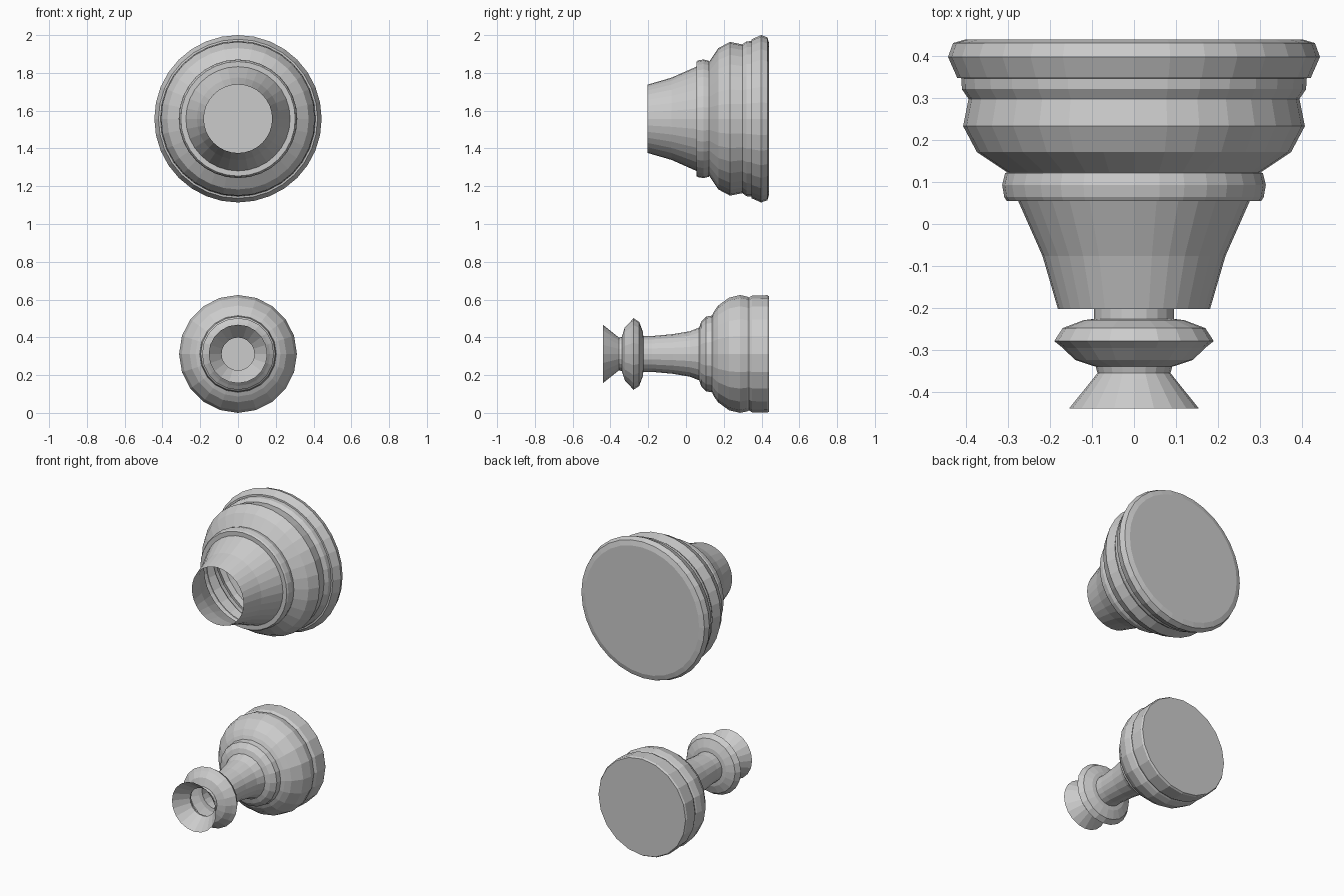
import bpy, bmesh, math

cube = bpy.data.objects.get("Cube")
if cube:
    bpy.data.objects.remove(cube, do_unlink=True)

grey = bpy.data.materials.new("plain grey")
grey.use_nodes = True
grey.diffuse_color = (0.6, 0.6, 0.6, 1)
grey.node_tree.nodes["Principled BSDF"].inputs["Base Color"].default_value = (0.6, 0.6, 0.6, 1)


def turned_shell(name, profile, height, sides):
    """Turn (y, radius) points about a y axis; open in front, capped behind."""
    bm = bmesh.new()
    rings = []
    for y, r in profile:
        angles = [2 * math.pi * i / sides for i in range(sides)]
        rings.append([bm.verts.new((r * math.cos(a), y, height + r * math.sin(a)))
                      for a in angles])
    for a, b in zip(rings, rings[1:]):
        for i in range(sides):
            j = (i + 1) % sides
            bm.faces.new((a[i], a[j], b[j], b[i]))
    bm.faces.new(rings[-1])
    bmesh.ops.recalc_face_normals(bm, faces=bm.faces)
    # Outward means the back cap looks toward +y
    bm.faces.ensure_lookup_table()
    if bm.faces[-1].normal.y < 0:
        bmesh.ops.reverse_faces(bm, faces=bm.faces)
    mesh = bpy.data.meshes.new(name)
    bm.to_mesh(mesh)
    bm.free()
    mesh.materials.append(grey)
    obj = bpy.data.objects.new(name, mesh)
    bpy.context.collection.objects.link(obj)
    return obj


# Wide pedestal: flared cone, collar, rounded body, groove, rim
turned_shell("wide_pedestal", [
    (-0.203, 0.181), (-0.076, 0.218), (0.055, 0.276),
    (0.055, 0.303), (0.064, 0.309), (0.093, 0.314), (0.121, 0.307),
    (0.123, 0.302), (0.171, 0.374), (0.233, 0.407), (0.298, 0.394),
    (0.321, 0.41), (0.347, 0.411), (0.348, 0.421),
    (0.398, 0.443), (0.431, 0.431), (0.44, 0.40),
], 1.557, 32)

# Slim pedestal: flared mouth, disc, neck, collar, rounded body, foot
turned_shell("slim_pedestal", [
    (-0.44, 0.155), (-0.369, 0.098), (-0.355, 0.087), (-0.34, 0.091),
    (-0.324, 0.14), (-0.295, 0.17), (-0.279, 0.19), (-0.248, 0.17),
    (-0.229, 0.12), (-0.226, 0.095), (-0.18, 0.095), (-0.07, 0.105),
    (0.02, 0.12), (0.07, 0.14), (0.08, 0.17), (0.106, 0.198), (0.138, 0.203),
    (0.148, 0.225), (0.17, 0.256), (0.228, 0.298), (0.286, 0.312),
    (0.323, 0.304), (0.333, 0.299), (0.35, 0.309), (0.43, 0.311), (0.44, 0.305),
], 0.312, 20)
